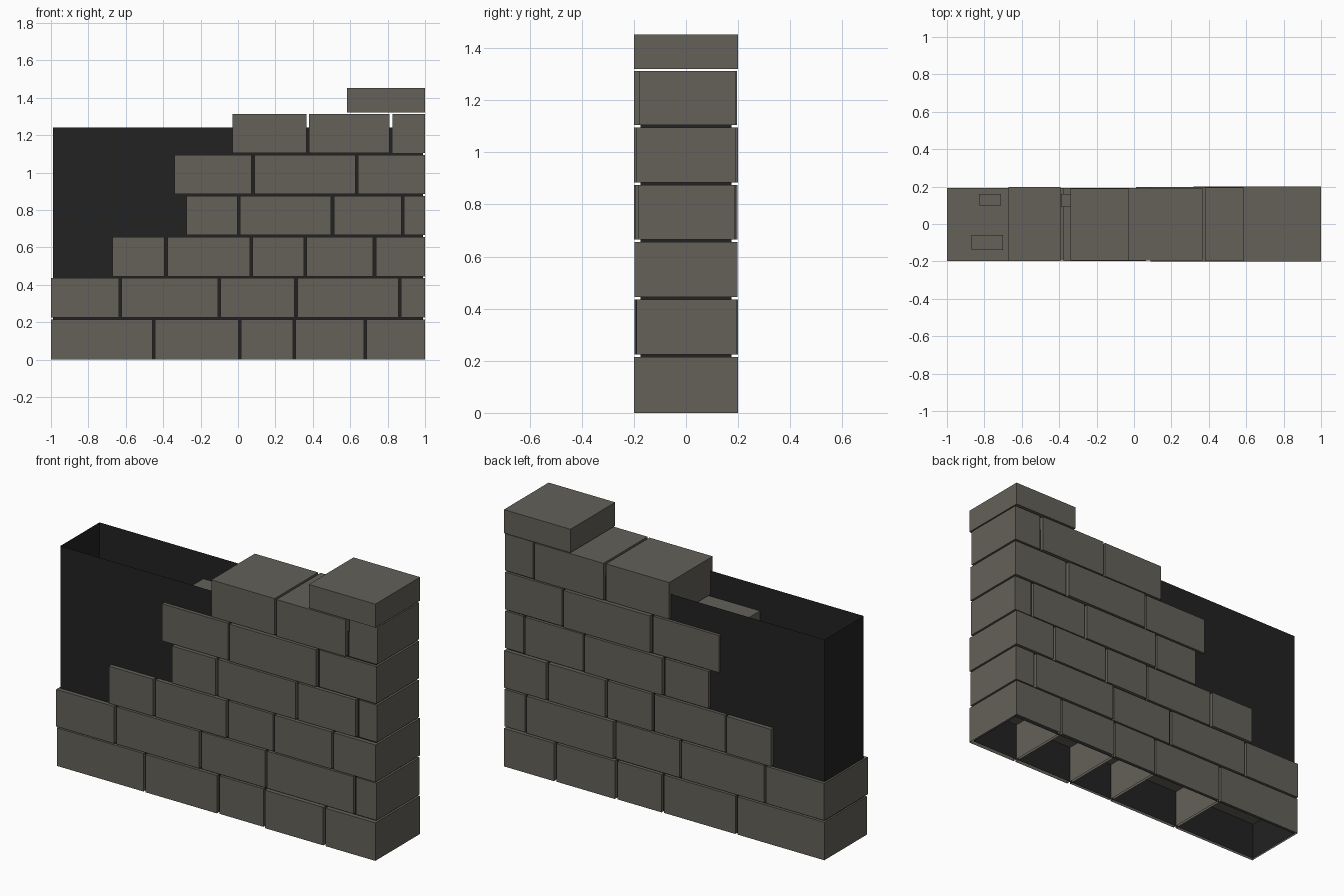
import bpy
import bmesh
import random

if "Cube" in bpy.data.objects:
    bpy.data.objects.remove(bpy.data.objects["Cube"])

random.seed(4)


def material(name, rgb):
    m = bpy.data.materials.new(name)
    m.diffuse_color = (*rgb, 1.0)
    m.use_nodes = True
    m.node_tree.nodes["Principled BSDF"].inputs["Base Color"].default_value = m.diffuse_color
    return m


STONE = material("warm_grey_stone", (0.125, 0.119, 0.098))
MORTAR = material("dark_mortar", (0.016, 0.016, 0.016))


def box(name, lo, hi, mat, open_top=False, open_bottom=False):
    """Axis-aligned box between two corners, optionally without its caps."""
    bm = bmesh.new()
    bmesh.ops.create_cube(bm, size=1.0)
    for v in bm.verts:
        v.co = [(a + b) / 2 + c * (b - a) for a, b, c in zip(lo, hi, v.co)]
    bm.normal_update()
    caps = [f for f in bm.faces
            if (open_top and f.normal.z > 0.9) or (open_bottom and f.normal.z < -0.9)]
    bmesh.ops.delete(bm, geom=caps, context='FACES_ONLY')
    mesh = bpy.data.meshes.new(name)
    bm.to_mesh(mesh)
    bm.free()
    mesh.materials.append(mat)
    ob = bpy.data.objects.new(name, mesh)
    bpy.context.collection.objects.link(ob)
    return ob


# Hollow mortar core, open at both ends
box("mortar_core", (-0.99, -0.175, 0.0), (0.988, 0.175, 1.24), MORTAR, True, True)

# Courses: bottom, top, joint positions, depth of the right-hand end stone
COURSES = [
    (0.0, 0.215, (-1.0, -0.45, 0.01, 0.30, 0.68, 1.0), (-0.20, 0.20)),
    (0.225, 0.435, (-1.0, -0.63, -0.10, 0.31, 0.865, 1.0), (-0.19, 0.195)),
    (0.445, 0.655, (-0.67, -0.385, 0.07, 0.36, 0.73, 1.0), (-0.198, 0.198)),
    (0.665, 0.875, (-0.275, 0.005, 0.505, 0.88, 1.0), (-0.185, 0.188)),
    (0.885, 1.095, (-0.34, 0.08, 0.635, 1.0), (-0.19, 0.19)),
    (1.105, 1.313, (-0.03, 0.373, 0.818, 1.0), (-0.18, 0.19)),
    (1.32, 1.453, (0.583, 1.0), (-0.20, 0.20)),
]
GAP = 0.007  # half the joint width

for row, (z0, z1, joints, end_depth) in enumerate(COURSES, 1):
    last = len(joints) - 2
    for i, (a, b) in enumerate(zip(joints, joints[1:])):
        x0 = a if i == 0 else a + GAP
        x1 = b if i == last else b - GAP
        y0, y1 = end_depth
        if i != last:
            y0, y1 = -random.uniform(0.19, 0.2), random.uniform(0.19, 0.2)
        box(f"stone_{row}_{i + 1}", (x0, y0, z0), (x1, y1, z1), STONE,
            open_bottom=(row == 1))

# Loose stone chips lying inside the core
for n, (x0, x1, y0, y1, z) in enumerate([(-0.83, -0.71, 0.10, 0.16, 0.435),
                                         (-0.87, -0.70, -0.14, -0.06, 0.435),
                                         (-0.39, -0.335, 0.09, 0.16, 0.655)], 1):
    box(f"stone_chip_{n}", (x0, y0, z), (x1, y1, z + 0.02), STONE)
